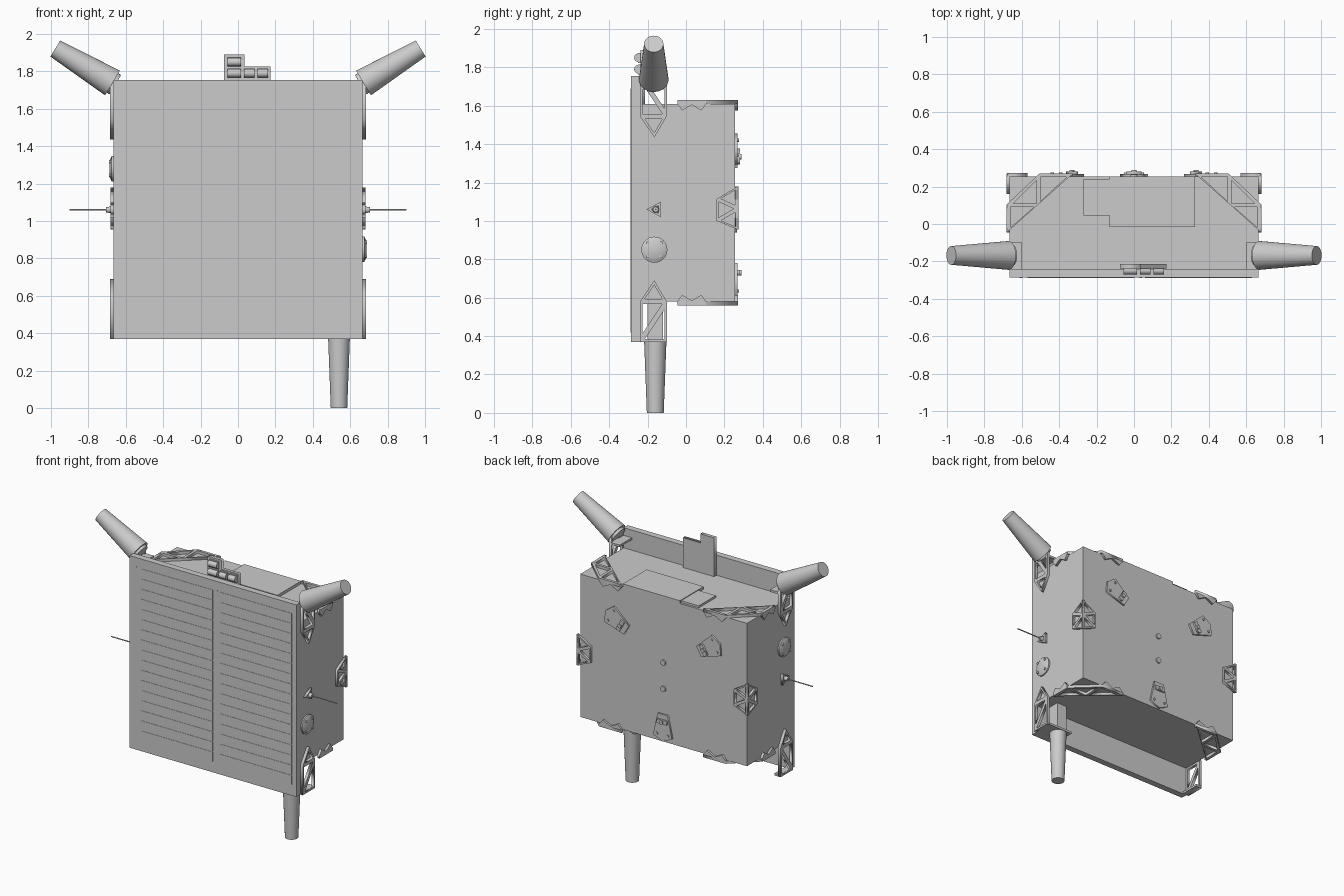
import bpy, bmesh, math
from mathutils import Matrix, Vector

if "Cube" in bpy.data.objects:
    bpy.data.objects.remove(bpy.data.objects["Cube"])

def finish(bm, name):
    me = bpy.data.meshes.new(name)
    bm.to_mesh(me)
    bm.free()
    ob = bpy.data.objects.new(name, me)
    bpy.context.collection.objects.link(ob)
    return ob

def box(name, x, y, z):
    bm = bmesh.new()
    c = [(a[0] + a[1]) / 2 for a in (x, y, z)]
    s = [a[1] - a[0] for a in (x, y, z)]
    bmesh.ops.create_cube(bm, size=1, matrix=Matrix.Translation(c) @ Matrix.Diagonal((*s, 1)))
    return finish(bm, name)

def cone(name, a, b, r1, r2, seg=32):
    a, b = Vector(a), Vector(b)
    bm = bmesh.new()
    m = Matrix.Translation((a + b) / 2) @ (b - a).to_track_quat('Z', 'Y').to_matrix().to_4x4()
    bmesh.ops.create_cone(bm, cap_ends=True, segments=seg, radius1=r1, radius2=r2,
                          depth=(b - a).length, matrix=m)
    ob = finish(bm, name)
    if seg > 6:
        bpy.ops.object.select_all(action='DESELECT')
        ob.select_set(True)
        bpy.context.view_layer.objects.active = ob
        bpy.ops.object.shade_smooth_by_angle(angle=math.radians(35))
    return ob

def inset(tri, w):
    # shrink a triangle evenly about its incentre
    p = [Vector(q) for q in tri]
    l = [(p[(i + 1) % 3] - p[(i + 2) % 3]).length for i in range(3)]
    per = sum(l)
    c = sum((p[i] * l[i] for i in range(3)), Vector((0, 0))) / per
    e, f = p[1] - p[0], p[2] - p[0]
    r = abs(e.x * f.y - e.y * f.x) / per
    return [c + (q - c) * max(0.1, (r - w) / r) for q in p]

def plate(name, outline, thick, mats, tris=(), w=0.012):
    # flat plate with triangular cut-outs, rising from local z=0, one copy per matrix
    cu = bpy.data.curves.new(name, 'CURVE')
    cu.dimensions, cu.fill_mode, cu.extrude = '2D', 'BOTH', thick / 2
    for loop in [outline] + [inset(t, w) for t in tris]:
        sp = cu.splines.new('POLY')
        sp.points.add(len(loop) - 1)
        for pt, q in zip(sp.points, loop):
            pt.co = (q[0], q[1], 0, 1)
        sp.use_cyclic_u = True
    tmp = bpy.data.objects.new("tmp", cu)
    bpy.context.collection.objects.link(tmp)
    dg = bpy.context.evaluated_depsgraph_get()
    base = bpy.data.meshes.new_from_object(tmp.evaluated_get(dg))
    bpy.data.objects.remove(tmp)
    for m in mats:
        me = base.copy()
        me.transform(m @ Matrix.Translation((0, 0, thick / 2)))
        if m.determinant() < 0:
            me.flip_normals()
        bpy.context.collection.objects.link(bpy.data.objects.new(name, me))

def frame(o, u, v, n):
    m = Matrix((u, v, n)).transposed().to_4x4()
    m.translation = o
    return m

def mirror_z(c):
    return Matrix.Translation((0, 0, 2 * c)) @ Matrix.Diagonal((1, 1, -1, 1))

X, Y, Z = (1, 0, 0), (0, 1, 0), (0, 0, 1)
W, BACK, BOT, TOP = 0.665, 0.255, 0.58, 1.61
MX = Matrix.Diagonal((-1, 1, 1, 1))
I = Matrix.Identity(4)
both = [I, MX]
four = [a @ b for a in both for b in (I, mirror_z((BOT + TOP) / 2))]
SIDE = frame((W, 0, 0), Y, Z, X)        # local (y, z) on the +x face
REAR = frame((0, BACK, 0), X, Z, Y)     # local (x, z) on the back face
CAP = frame((0, 0, TOP), X, Y, Z)       # local (x, y) on the top face

# main body and large front panel
box("body", (-W, W), (-0.245, BACK), (BOT, TOP))
box("front_panel", (-W, W), (-0.286, -0.24), (0.37, 1.755))
for x in (-0.606, 0.036):
    box("panel_divider", (x - 0.006, x + 0.006), (-0.29, -0.284), (0.42, 1.69))
for x0, x1 in ((-0.57, 0.0), (0.06, 0.63)):
    for i in range(17):
        z = 0.45 + i * 0.073
        box("panel_cell_row", (x0, x1), (-0.288, -0.285), (z, z + 0.067))

# equipment plates on the top
box("top_plate_large", (-0.13, 0.325), (-0.015, BACK), (TOP, 1.63))
box("top_plate_small", (-0.27, -0.13), (0.045, 0.24), (TOP, 1.625))

# corner trusses on top and bottom, with flaps folded over the edges
tri = [[(0.335, 0.26), (0.51, 0.26), (0.51, 0.1)], [(0.51, 0.1), (0.51, 0.26), (0.67, 0.1)],
       [(0.51, 0.1), (0.67, 0.1), (0.67, -0.04)]]
plate("corner_truss", [(0.68, -0.045), (0.68, 0.105), (0.505, 0.27), (0.325, 0.27)], 0.02,
      [m @ CAP for m in four], tri, 0.01)

def flap(a, b):
    d = (b - a) / 6
    return [(a, 1.63), (a, TOP), (a + d, 1.575), (a + 3 * d, 1.605), (b - d, 1.575), (b, TOP), (b, 1.63)]
plate("side_flap", flap(-0.045, 0.105), 0.018, [m @ SIDE for m in four])
plate("rear_flap", flap(0.325, 0.505), 0.015, [m @ REAR for m in four])

# folded brackets on the rear vertical edges
def edge_bracket(e, s):
    a, b, c, d, m = (s, 1.0), (e, 0.955), (e, 1.18), (s, 1.115), (e, 1.065)
    return [a, b, c, d], [[a, b, m], [a, m, d], [d, m, c]]
for name, (o, t), base in (("edge_bracket_side", edge_bracket(0.27, 0.16), SIDE),
                           ("edge_bracket_rear", edge_bracket(0.68, 0.57), REAR)):
    plate(name, o, 0.018, [m @ base for m in both], t, 0.01)

# side frames that carry the panel corners and the horns
a, b, c, d, e = (-0.24, 1.755), (-0.1, 1.755), (-0.1, 1.545), (-0.165, 1.435), (-0.24, 1.545)
plate("side_frame", [a, b, c, d, e], 0.02,
      [m @ f @ SIDE for m in both for f in (I, mirror_z(1.0625))],
      [[a, b, c], [a, c, e], [e, c, d]], 0.013)

# upper horns with tilted mounting pads
for s in (-1, 1):
    p, q = Vector((s * 0.671, -0.168, 1.738)), Vector((s * 0.977, -0.168, 1.922))
    cone("upper_horn", p, q, 0.077, 0.05)
    cone("upper_horn_pad", p - (q - p) * 0.05, p, 0.06, 0.06, 24)
    box("upper_horn_shelf", sorted((s * 0.6, s * 0.68)), (-0.24, -0.1), (1.685, 1.70))

# lower horn on a post and base plate
cone("lower_horn", (0.54, -0.16, 0), (0.54, -0.16, 0.37), 0.044, 0.058)
box("lower_horn_post", (0.50, 0.58), (-0.2, -0.12), (0.38, BOT))
box("lower_horn_plate", (0.47, 0.68), (-0.24, -0.1), (0.37, 0.385))
box("lower_left_foot", (-0.68, -0.635), (-0.24, -0.1), (0.37, 0.385))

# domed discs and whip aerials on the sides
for s, z in ((1, 0.85), (-1, 1.28)):
    cone("side_disc", (s * W, -0.165, z), (s * 0.675, -0.165, z), 0.068, 0.068)
    cone("side_disc_dome", (s * 0.675, -0.165, z), (s * 0.687, -0.165, z), 0.067, 0.045)
    for k in range(4):
        t = math.pi / 4 + k * math.pi / 2
        y, h = -0.165 + 0.05 * math.cos(t), z + 0.05 * math.sin(t)
        cone("disc_stud", (s * 0.67, y, h), (s * 0.69, y, h), 0.009, 0.009, 12)
t = [(-0.207, 1.06), (-0.13, 1.02), (-0.13, 1.1)]
plate("aerial_base", t, 0.018, [m @ SIDE for m in both], [t], 0.012)
for s in (-1, 1):
    cone("aerial_mount", (s * W, -0.158, 1.06), (s * 0.705, -0.158, 1.06), 0.02, 0.014, 12)
    cone("aerial_rod", (s * 0.7, -0.158, 1.06), (s * 0.9, -0.158, 1.06), 0.004, 0.004, 8)

# three pentagonal mounts and two ports on the back
for x, z, ang in ((0.375, 1.36, -60), (-0.375, 1.36, 60), (0, 0.68, 180)):
    r = math.radians(ang)
    v = Vector((-math.sin(r), 0, math.cos(r)))
    u = Vector((math.cos(r), 0, math.sin(r)))
    m = frame((x, BACK, z), u, v, Vector(Y))
    plate("rear_mount", [(-0.04, -0.1), (0.04, -0.1), (0.075, 0.06), (0, 0.095), (-0.075, 0.06)], 0.013, [m])
    plate("rear_mount_block", [(-0.04, -0.065), (0.04, -0.065), (0.04, -0.035), (-0.04, -0.035)],
          0.026, [m])
    for i, j, rad in ((0, -0.05, 0.014), (-0.045, 0.045, 0.009), (0.045, 0.045, 0.009)):
        h = 0.289 if j < 0 else 0.275
        cone("rear_mount_bolt", m @ Vector((i, j, 0)), m @ Vector((i, j, h - BACK)), rad, rad, 16)
for z in (0.96, 1.15):
    cone("rear_port", (0, BACK, z), (0, 0.265, z), 0.02, 0.02, 24)

# stepped sensor board above the panel, with four barrel sensors
board = [(-0.075, 1.6), (0.175, 1.6), (0.175, 1.825), (0.035, 1.825), (0.035, 1.89), (-0.075, 1.89)]
plate("sensor_board", board, 0.025, [frame((0, -0.238, 0), X, Z, Y)])
for x, z in ((-0.02, 1.85), (-0.02, 1.79), (0.06, 1.79), (0.133, 1.79)):
    w = 0.036 if x < 0 else 0.028
    box("sensor_block", (x - w, x + w), (-0.25, -0.236), (z - 0.026, z + 0.026))
    cone("sensor_barrel", (x - w, -0.248, z), (x + w, -0.248, z), 0.022, 0.022, 20)
